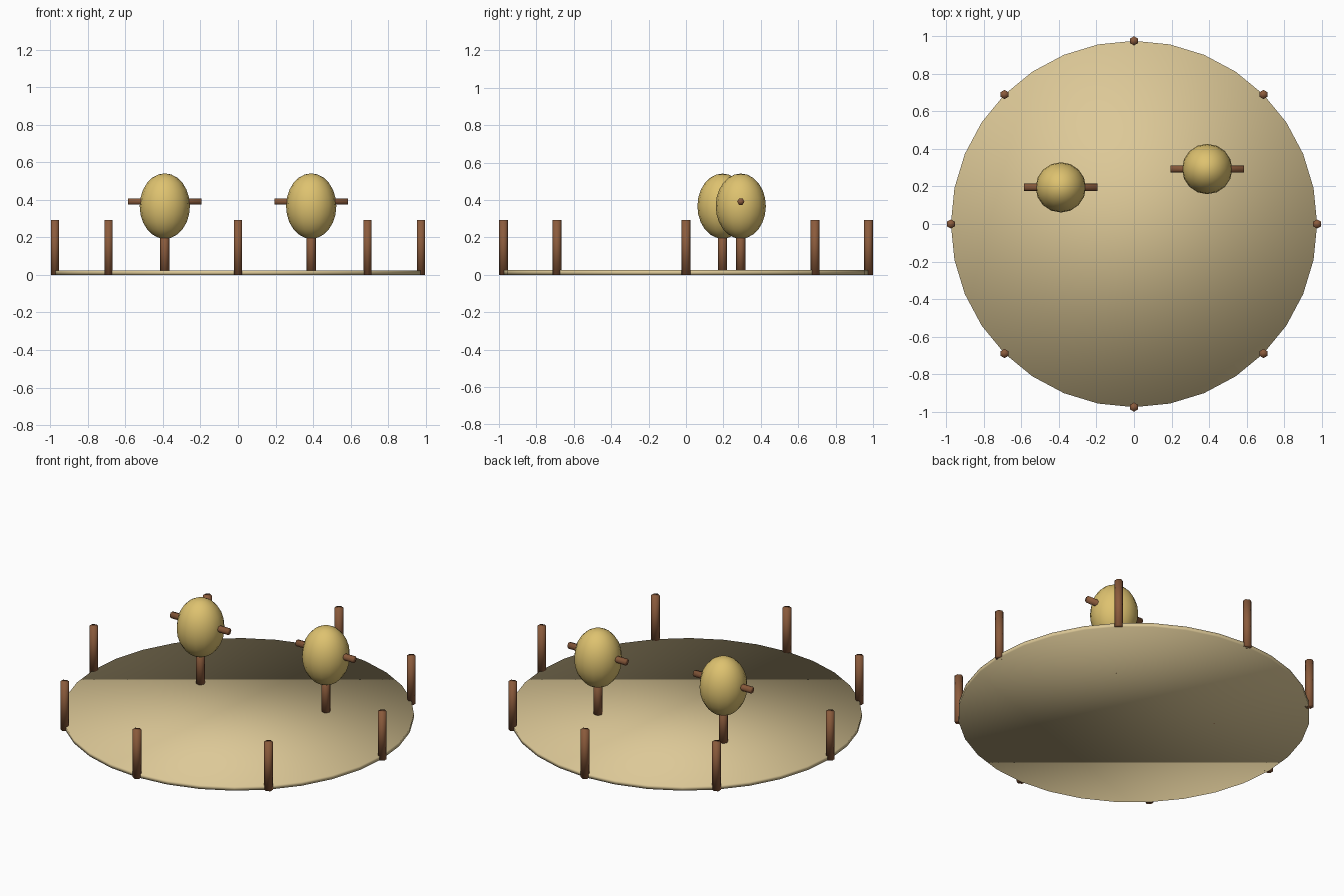
import bpy
import math
from mathutils import Vector

default_cube = bpy.data.objects.get("Cube")
if default_cube:
    bpy.data.objects.remove(default_cube, do_unlink=True)


def make_material(name, color):
    mat = bpy.data.materials.new(name)
    mat.use_nodes = True
    mat.diffuse_color = (*color, 1)
    mat.node_tree.nodes["Principled BSDF"].inputs["Base Color"].default_value = (*color, 1)
    return mat


SAND = make_material("sand", (0.72, 0.58, 0.31))
STRAW = make_material("straw yellow", (0.73, 0.54, 0.16))
WOOD = make_material("brown wood", (0.26, 0.105, 0.045))


def finish(name, mat):
    obj = bpy.context.object
    obj.name = name
    obj.data.materials.append(mat)
    bpy.ops.object.shade_smooth()
    return obj


def rod(name, mat, start, end, radius, sides):
    """Smooth cylinder between two points."""
    start, end = Vector(start), Vector(end)
    axis = end - start
    tilt = (0, math.pi / 2, 0) if abs(axis.x) > abs(axis.z) else (0, 0, 0)
    bpy.ops.mesh.primitive_cylinder_add(vertices=sides, radius=radius, depth=axis.length,
                                        location=(start + end) / 2, rotation=tilt)
    return finish(name, mat)


# Round arena floor
RADIUS = 0.9756
rod("arena_floor", SAND, (0, 0, 0), (0, 0, 0.0244), RADIUS, 32)

# Ring of fence posts
for i in range(8):
    a = i * math.tau / 8
    x, y = RADIUS * math.cos(a), RADIUS * math.sin(a)
    rod(f"fence_post_{i + 1}", WOOD, (x, y, 0), (x, y, 0.293), 0.0244, 6)

# Training dummies: stake, straw body and crossbar
for side, x, y in (("right", -0.39, 0.195), ("left", 0.39, 0.293)):
    rod(f"{side}_dummy_stake", WOOD, (x, y, 0), (x, y, 0.26), 0.0244, 8)
    bpy.ops.mesh.primitive_uv_sphere_add(segments=16, ring_count=12, radius=0.134,
                                         location=(x, y, 0.367))
    body = finish(f"{side}_dummy_body", STRAW)
    body.scale.z = 1.3
    rod(f"{side}_dummy_crossbar", WOOD, (x - 0.195, y, 0.391), (x + 0.195, y, 0.391), 0.0195, 6)
